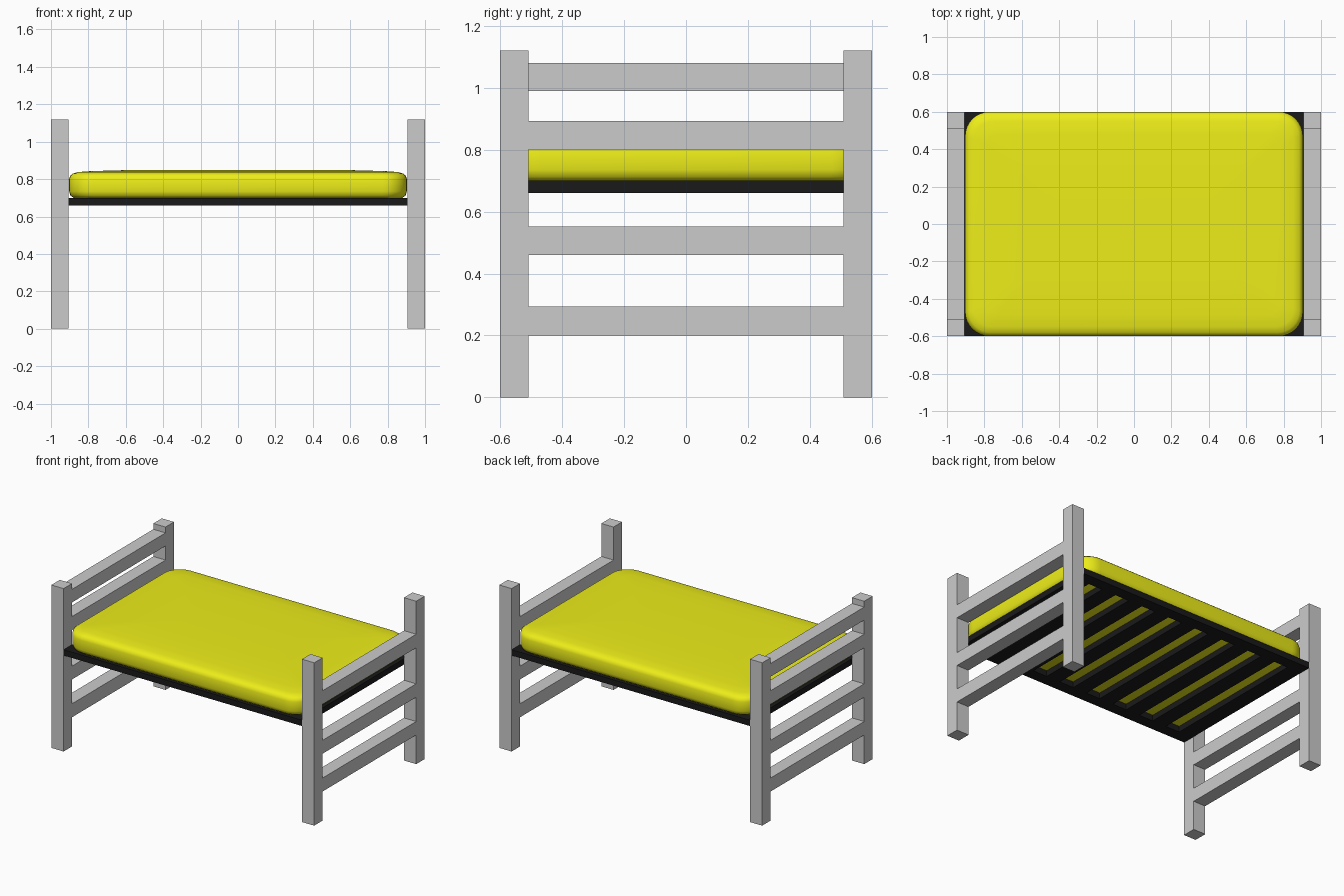
import bpy, bmesh, math

if "Cube" in bpy.data.objects:
    bpy.data.objects.remove(bpy.data.objects["Cube"])

XI, XO, YI, YO = 0.907, 1.0, 0.508, 0.6   # inner/outer end and side limits


def material(name, rgb):
    m = bpy.data.materials.new(name)
    m.diffuse_color = (*rgb, 1)
    m.use_nodes = True
    m.node_tree.nodes["Principled BSDF"].inputs["Base Color"].default_value = m.diffuse_color
    return m


def finish(name, bm, mat=None):
    bmesh.ops.recalc_face_normals(bm, faces=bm.faces)
    me = bpy.data.meshes.new(name)
    bm.to_mesh(me)
    bm.free()
    ob = bpy.data.objects.new(name, me)
    bpy.context.collection.objects.link(ob)
    if mat:
        me.materials.append(mat)
    return ob


def box(name, x, y, z, mat=None):
    bm = bmesh.new()
    bmesh.ops.create_cube(bm, size=1)
    for v in bm.verts:
        for i, (a, b) in enumerate((x, y, z)):
            v.co[i] = (a + b) / 2 + v.co[i] * (b - a)
    return finish(name, bm, mat)


black = material("black", (0.01, 0.01, 0.01))
yellow = material("yellow", (0.85, 0.85, 0.01))

# End frames: posts and rails; the extra top rail is only on the -x headboard
RAILS = [(0.20, 0.293), (0.46, 0.552), (0.80, 0.893)]
for side, label in ((-1, "head"), (1, "foot")):
    xs = sorted((side * XI, side * XO))
    for s, where in ((-1, "front"), (1, "back")):
        box(f"{label}_{where}_post", xs, sorted((s * YI, s * YO)), (0, 1.12))
    for i, z in enumerate(RAILS + ([(0.99, 1.08)] if side < 0 else [])):
        box(f"{label}_rail_{i + 1}", xs, (-YI, YI), z)

# Slatted base: side bars plus evenly spaced cross slats
ZB = (0.66, 0.70)
BAR = 0.08
for s, where in ((-1, "front"), (1, "back")):
    box(f"{where}_base_bar", (-XI, XI), sorted((s * (YO - BAR), s * YO)), ZB, black)
step = 2 * XI / 17
for i in range(0, 17, 2):
    x = -XI + i * step
    box(f"slat_{i // 2 + 1}", (x, x + step), (BAR - YO, YO - BAR), ZB, black)

# Mattress: stacked rounded-rectangle rings (inset, height), slightly domed
PROFILE = [(0.025, 0.70), (0.007, 0.712), (0, 0.735), (0, 0.80), (0.006, 0.818),
           (0.02, 0.83), (0.05, 0.838), (0.12, 0.843), (0.3, 0.848), (0.5, 0.85)]
SEG = 8
bm = bmesh.new()
rings = []
for inset, z in PROFILE:
    hx, hy = 0.903 - inset, 0.6 - inset
    r = max(0.13 - inset * 0.6, 0.03)
    ring = []
    for q, (sx, sy) in enumerate(((1, 1), (-1, 1), (-1, -1), (1, -1))):
        for k in range(SEG + 1):
            a = math.pi / 2 * (q + k / SEG)
            ring.append(bm.verts.new((sx * (hx - r) + r * math.cos(a),
                                      sy * (hy - r) + r * math.sin(a), z)))
    rings.append(ring)
n = len(rings[0])
for lo, hi in zip(rings, rings[1:]):
    for i in range(n):
        j = (i + 1) % n
        bm.faces.new((lo[i], lo[j], hi[j], hi[i]))
bm.faces.new(rings[0])
bm.faces.new(rings[-1])
mattress = finish("mattress", bm, yellow)
bpy.context.view_layer.objects.active = mattress
mattress.select_set(True)
bpy.ops.object.shade_smooth_by_angle(angle=math.radians(45))
